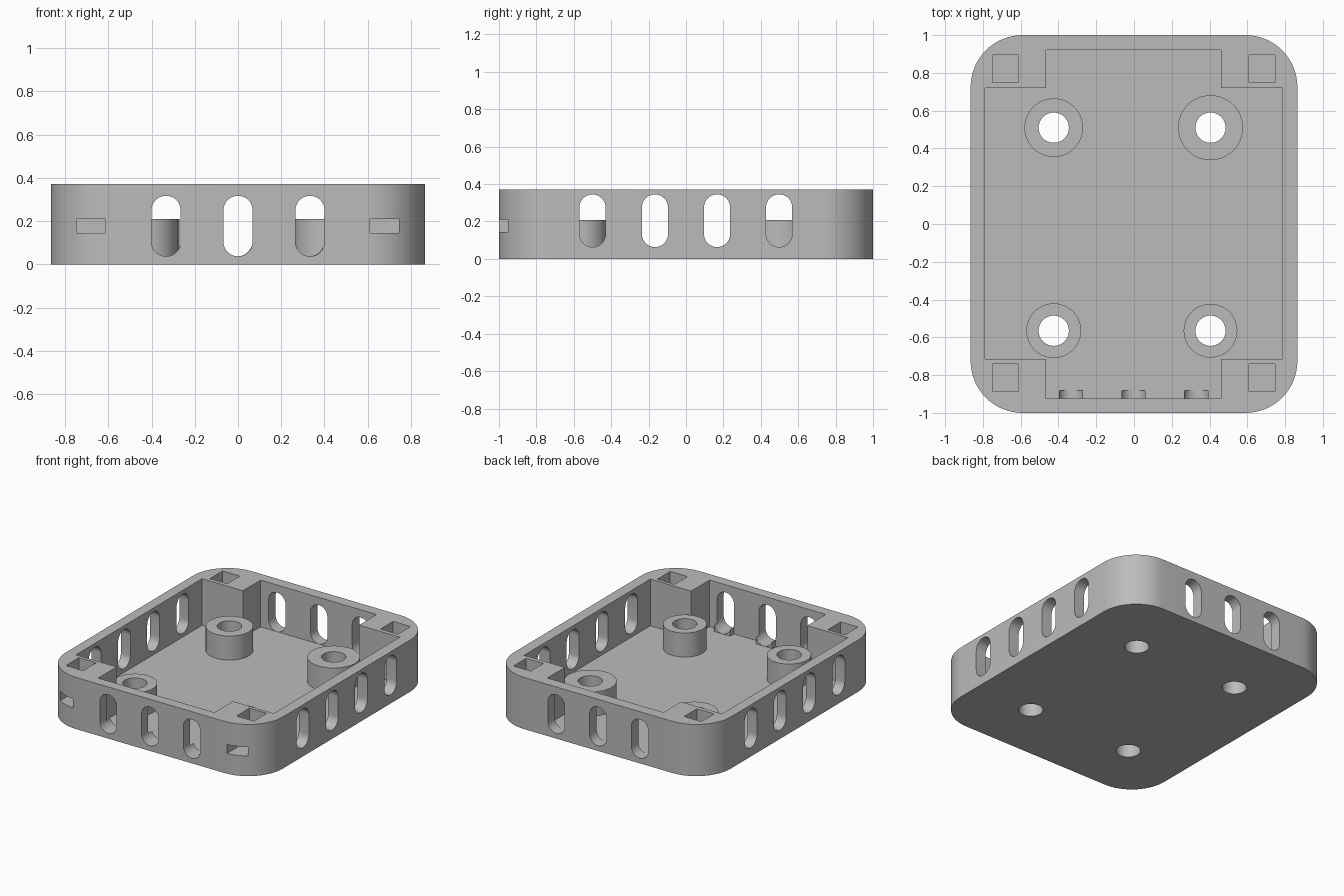
import bpy, math
from mathutils import Matrix, Vector

if "Cube" in bpy.data.objects:
    bpy.data.objects.remove(bpy.data.objects["Cube"], do_unlink=True)

grey = bpy.data.materials.new("plain grey")
grey.use_nodes = True
colour = (0.5, 0.5, 0.5, 1)
grey.diffuse_color = colour
grey.node_tree.nodes["Principled BSDF"].inputs["Base Color"].default_value = colour

HEIGHT, FLOOR, POST_TOP = 0.372, 0.036, 0.209


def prism(name, profile, low, high, axis="z"):
    """Extrude a closed 2D profile along an axis."""
    place = {"z": lambda a, b, t: (a, b, t),
             "y": lambda a, b, t: (a, t, b),
             "x": lambda a, b, t: (t, a, b)}[axis]
    n = len(profile)
    verts = [place(a, b, t) for t in (low, high) for a, b in profile]
    faces = [list(range(n))[::-1], list(range(n, 2 * n))]
    faces += [(i, (i + 1) % n, n + (i + 1) % n, n + i) for i in range(n)]
    if axis == "y":
        faces = [tuple(reversed(f)) for f in faces]
    mesh = bpy.data.meshes.new(name)
    mesh.from_pydata(verts, [], faces)
    mesh.materials.append(grey)
    obj = bpy.data.objects.new(name, mesh)
    bpy.context.collection.objects.link(obj)
    return obj


def rounded(x0, x1, y0, y1, radius, steps):
    """Rectangle outline with round corners."""
    points = []
    corners = [(x1, y1), (x0, y1), (x0, y0), (x1, y0)]
    for k, (x, y) in enumerate(corners):
        cx = x - math.copysign(radius, x - (x0 + x1) / 2)
        cy = y - math.copysign(radius, y - (y0 + y1) / 2)
        for i in range(steps + 1):
            a = math.pi / 2 * (k + i / steps)
            p = (cx + radius * math.cos(a), cy + radius * math.sin(a))
            if not points or (Vector(p) - Vector(points[-1])).length > 1e-5:
                points.append(p)
    if (Vector(points[0]) - Vector(points[-1])).length < 1e-5:
        points.pop()
    return points


def rect(x0, x1, y0, y1):
    return [(x0, y0), (x1, y0), (x1, y1), (x0, y1)]


def circle(x, y, r, n=48):
    return [(x + r * math.cos(math.tau * i / n), y + r * math.sin(math.tau * i / n))
            for i in range(n)]


def slot(centre, width, z0, z1):
    return rounded(centre - width / 2, centre + width / 2, z0, z1, width / 2 - 1e-4, 10)


def combine(target, tool, operation="DIFFERENCE"):
    mod = target.modifiers.new("cut", "BOOLEAN")
    mod.operation, mod.solver, mod.object = operation, "EXACT", tool
    bpy.context.view_layer.objects.active = target
    bpy.ops.object.modifier_apply(modifier=mod.name)
    bpy.data.objects.remove(tool, do_unlink=True)


# Tray shell with a cross-shaped cavity
tray = prism("tray", rounded(-0.865, 0.865, -1, 1, 0.275, 16), 0, HEIGHT)
cross = [(-0.465, -0.925), (0.46, -0.925), (0.46, -0.715), (0.785, -0.715),
         (0.785, 0.72), (0.46, 0.72), (0.46, 0.92), (-0.465, 0.92),
         (-0.465, 0.72), (-0.79, 0.72), (-0.79, -0.715), (-0.465, -0.715)]
combine(tray, prism("cavity", cross, FLOOR, 0.5))

# Screw posts, drilled through the floor
for x, y, r in [(-0.425, 0.51, 0.155), (0.405, 0.51, 0.172),
                (-0.425, -0.565, 0.145), (0.405, -0.565, 0.142)]:
    combine(tray, prism("post", circle(x, y, r), 0.01, POST_TOP), "UNION")
    combine(tray, prism("drill", circle(x, y, 0.08), -0.1, 0.5))

# Vent slots in the end walls and side walls
END = (0.135, 0.037, 0.317)
SIDE = (0.14, 0.063, 0.345)
for low, high in [(-1.1, -0.9), (0.9, 1.1)]:
    for x in (-0.333, 0, 0.333):
        combine(tray, prism("vent", slot(x, *END), low, high, "y"))
for low, high in [(-0.95, -0.75), (0.75, 0.95)]:
    for y in (-0.5, -0.166, 0.166, 0.498):
        combine(tray, prism("vent", slot(y, *SIDE), low, high, "x"))

# Square corner sockets, with side openings at the front
for x in (-0.68, 0.678):
    for y0, y1 in [(-0.887, -0.74), (0.75, 0.895)]:
        combine(tray, prism("socket", rect(x - 0.069, x + 0.069, y0, y1), 0.145, 0.5))
    combine(tray, prism("opening", rect(x - 0.067, x + 0.067, 0.145, 0.21), -1.1, -0.8, "y"))

# Small curved lugs on the floor behind the front vents
parts = [tray]
for i, x in enumerate((-0.333, -0.002, 0.33)):
    lug = prism(f"vent_lug_{i + 1}", rect(x - 0.064, x + 0.064, 0.03, 0.09), -0.93, -0.882, "y")
    combine(lug, prism("trough", slot(x, *END), -1, -0.8, "y"))
    parts.append(lug)

# Smooth the round walls and keep the edges sharp
bpy.ops.object.select_all(action="DESELECT")
for part in parts:
    part.select_set(True)
bpy.context.view_layer.objects.active = tray
bpy.ops.object.shade_smooth_by_angle(angle=math.radians(30))
